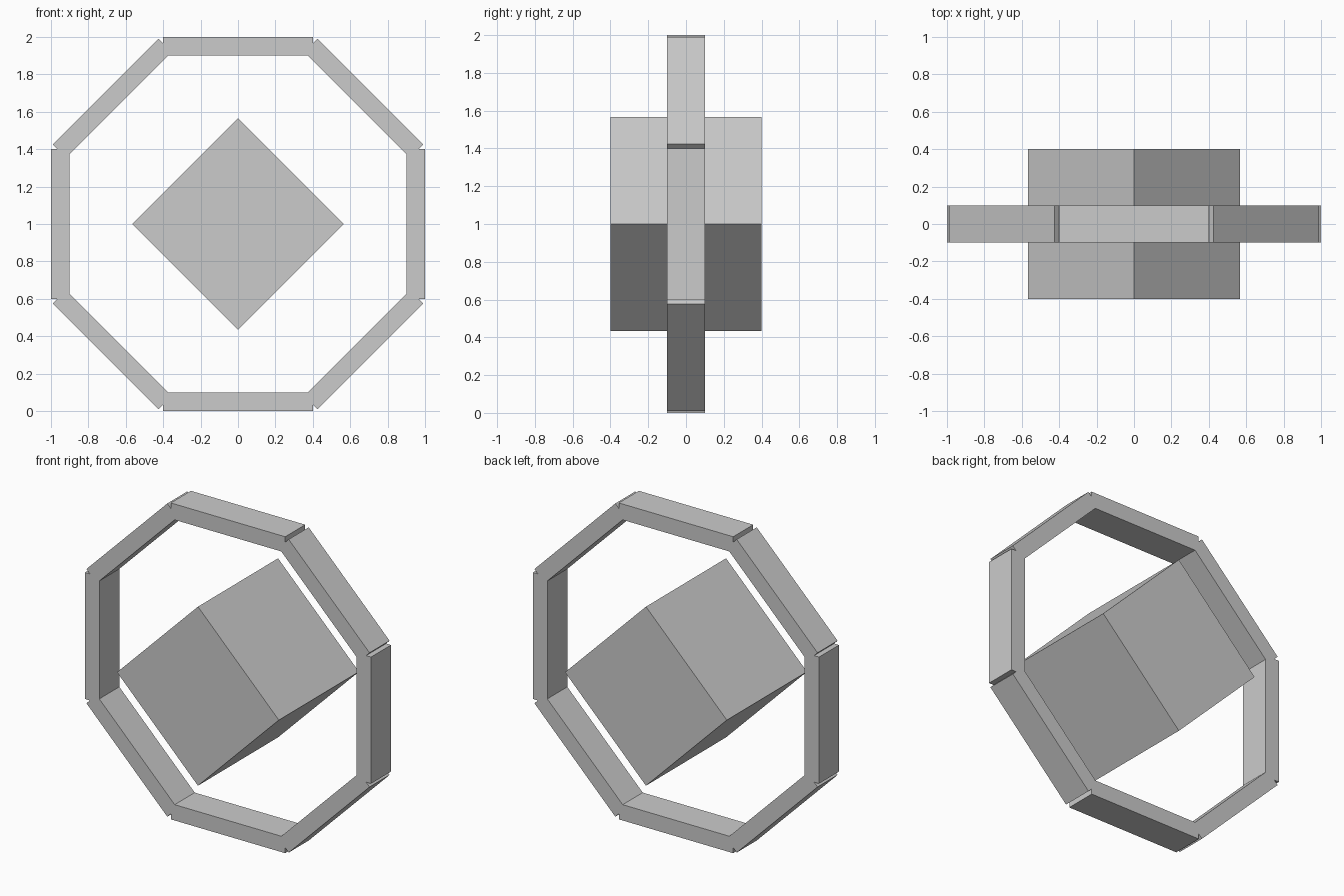
import bpy
import math
from mathutils import Matrix

cube = bpy.data.objects.get("Cube")
if cube:
    bpy.data.objects.remove(cube, do_unlink=True)

# Single plain grey
GREY = (0.6, 0.6, 0.6, 1.0)
grey = bpy.data.materials.new("plain grey")
grey.use_nodes = True
grey.diffuse_color = GREY
grey.node_tree.nodes["Principled BSDF"].inputs["Base Color"].default_value = GREY

CENTRE = Matrix.Translation((0, 0, 1))


def box(name, size, offset, angle):
    """Box of the given size, shifted up by offset, then turned about the centre's y axis."""
    bpy.ops.mesh.primitive_cube_add(size=1)
    obj = bpy.context.object
    obj.name = name
    obj.data.transform(Matrix.Diagonal((*size, 1)))
    obj.matrix_world = (CENTRE @ Matrix.Rotation(angle, 4, 'Y')
                        @ Matrix.Translation((0, 0, offset)))
    obj.data.materials.append(grey)
    return obj


# Central cube standing on its edge
box("central_cube", (0.8, 0.8, 0.8), 0, math.radians(45))

# Eight straight bars forming the octagonal ring
for i in range(8):
    box(f"ring_bar_{i + 1}", (0.8, 0.2, 0.1), 0.95, i * math.tau / 8)
